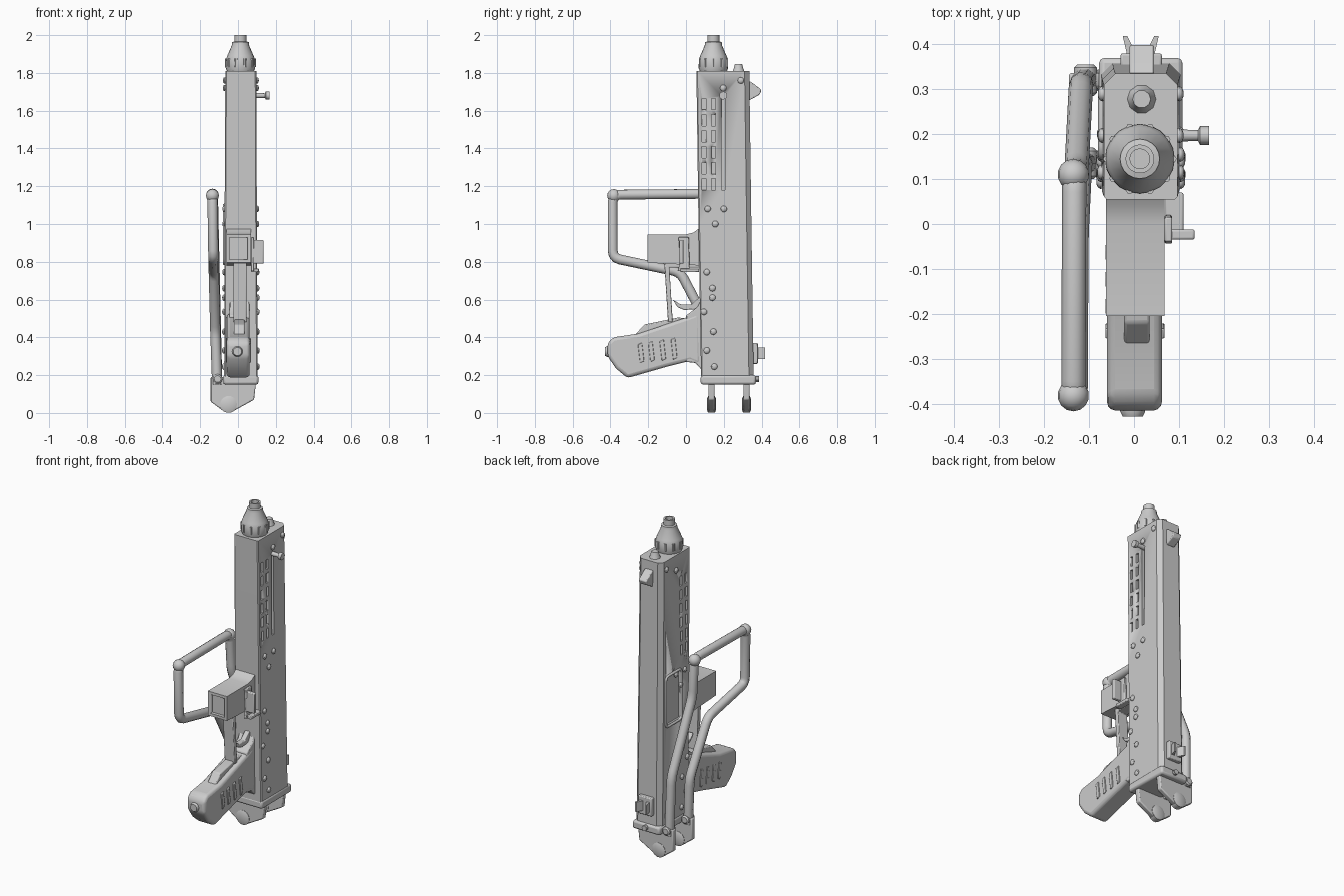
import bpy, bmesh, math
from mathutils import Vector, Matrix

if "Cube" in bpy.data.objects:
    bpy.data.objects.remove(bpy.data.objects["Cube"])

CX = 0.015  # centre line of the gun body


def finish(name, bm, bevel=0.0, seg=2, angle=35):
    bmesh.ops.recalc_face_normals(bm, faces=bm.faces)
    me = bpy.data.meshes.new(name)
    bm.to_mesh(me)
    bm.free()
    ob = bpy.data.objects.new(name, me)
    bpy.context.collection.objects.link(ob)
    if bevel:
        m = ob.modifiers.new("bevel", 'BEVEL')
        m.width, m.segments, m.limit_method = bevel, seg, 'ANGLE'
    bpy.ops.object.select_all(action='DESELECT')
    ob.select_set(True)
    bpy.context.view_layer.objects.active = ob
    bpy.ops.object.shade_smooth_by_angle(angle=math.radians(angle))
    return ob


def loft(name, rings, bevel=0.0, seg=2, closed=False):
    """Skin a list of equal length rings; cap the ends."""
    bm = bmesh.new()
    rs = [[bm.verts.new(p) for p in r] for r in rings]
    n = len(rs[0])
    for a, b in zip(rs, rs[1:]):
        for i in range(n):
            bm.faces.new((a[i], a[(i + 1) % n], b[(i + 1) % n], b[i]))
    bm.faces.new(rs[0])
    bm.faces.new(rs[-1])
    return finish(name, bm, bevel, seg)


def side(name, prof, x0, x1, bevel=0.0, seg=2):
    """Extrude a (y, z) profile across x."""
    return loft(name, [[(x, y, z) for y, z in prof] for x in (x0, x1)], bevel, seg)


def add_box(bm, x0, x1, y0, y1, z0, z1):
    m = Matrix.Translation(((x0 + x1) / 2, (y0 + y1) / 2, (z0 + z1) / 2))
    bmesh.ops.create_cube(bm, size=1, matrix=m @ Matrix.Diagonal((x1 - x0, y1 - y0, z1 - z0, 1)))


def box(name, *d, bevel=0.0):
    bm = bmesh.new()
    add_box(bm, *d)
    return finish(name, bm, bevel)


def lathe(name, prof, loc, axis='Z', n=16):
    """Revolve a (radius, height) profile about an axis."""
    q = Vector({'X': (1, 0, 0), 'Y': (0, 1, 0), 'Z': (0, 0, 1)}[axis]).to_track_quat('Z', 'Y')
    rings = [[Vector(loc) + q @ Vector((r * math.cos(t), r * math.sin(t), h))
              for t in (2 * math.pi * i / n for i in range(n))] for r, h in prof]
    return loft(name, rings)


def tube(name, pts, r, bend=0.04):
    """Round rod along a path with rounded corners."""
    pts = [Vector(p) for p in pts]
    path = [pts[0]]
    for a, b, c in zip(pts, pts[1:], pts[2:]):
        p, q = b + (a - b).normalized() * bend, b + (c - b).normalized() * bend
        path += [p.lerp(b, t).lerp(b.lerp(q, t), t) for t in (0, .33, .67, 1)]
    path.append(pts[-1])
    cu = bpy.data.curves.new(name, 'CURVE')
    cu.dimensions, cu.bevel_depth, cu.bevel_resolution, cu.use_fill_caps = '3D', r, 3, True
    sp = cu.splines.new('POLY')
    sp.points.add(len(path) - 1)
    for s, p in zip(sp.points, path):
        s.co = (*p, 1)
    ob = bpy.data.objects.new(name, cu)
    bpy.context.collection.objects.link(ob)
    return ob


def cut(ob, name, boxes):
    bm = bmesh.new()
    for b in boxes:
        add_box(bm, *b)
    c = finish(name, bm)
    c.hide_render = c.hide_viewport = True
    m = ob.modifiers.new("cut", 'BOOLEAN')
    m.object, m.operation, m.solver = c, 'DIFFERENCE', 'EXACT'


# Receiver: long box, chamfered rear corners, a little wider and set back at the base
def section(z, x0, x1, y0, y1):
    c = 0.025
    return [(x0 + .006, y0, z), (x1 - .006, y0, z), (x1, y0 + .006, z), (x1, y1 - c, z),
            (x1 - c, y1, z), (x0 + c, y1, z), (x0, y1 - c, z), (x0, y0 + .006, z)]


receiver = loft("receiver", [section(0.19, -.073, .104, .08, .358),
                             section(1.0, -.071, .100, .066, .346),
                             section(1.81, -.067, .097, .055, .335)])
slots = []
for i in range(6):
    z = 1.18 + i * 0.085
    for y in (.095, .145):
        slots += [(.085, .12, y - .01, y + .01, z, z + .06), (-.09, -.055, y - .01, y + .01, z, z + .06)]
slots.append((.08, .12, .187, .207, 1.18, 1.68))
slots.append((-.09, -.06, .16, .29, .80, 1.09))
cut(receiver, "slot_cutter", slots)
tube("port_frame", [(-.072, .225, .79), (-.072, .30, .79), (-.072, .30, 1.10), (-.072, .15, 1.10),
                    (-.072, .15, .79), (-.072, .225, .79)], .008, .025)

# Cocking handle in the long slot
lathe("cocking_handle", [(.014, 0), (.012, .055), (.021, .06), (.021, .08)], (.087, .197, 1.68), 'X', 12)

# Barrel nut and hollow muzzle
lathe("barrel", [(.068, 1.80), (.078, 1.825), (.077, 1.87), (.070, 1.89), (.046, 1.945), (.044, 1.963),
                 (.032, 1.966), (.032, 2.0), (.022, 2.0), (.022, 1.93)], (.013, .145, 0), 'Z', 20)
for i in range(10):
    t = i * math.pi / 5
    lathe("nut_rib", [(.008, 0), (.008, .045)], (.013 + .074 * math.cos(t), .145 + .074 * math.sin(t), 1.83), 'Z', 6)

# Top screw, front sight and rear sight
lathe("top_screw", [(.034, 0), (.026, .02), (.02, .042)], (.017, .278, 1.805), 'Z', 10)
side("front_sight", [(.33, 1.76), (.355, 1.745), (.40, 1.71), (.39, 1.685), (.335, 1.655)], -.01, .045, .005)
box("rear_sight_base", -.03, .062, .345, .38, .26, .37, bevel=.005)
for s in (-1, 1):
    loft("rear_sight_ear", [[(CX + s * x, y, z) for x, y in ((.008, .375), (.03, .375), (.04, .418), (.03, .418))]
                            for z in (.285, .345)])

# Rivets on both sides of the receiver
bm = bmesh.new()
for y, z in ((.115, 1.08), (.2, 1.08), (.155, 1.0), (.11, .745), (.14, .66), (.14, .61), (.145, .43),
             (.11, .33), (.15, .245), (.095, .535), (.29, 1.76), (.197, 1.72)):
    half = .0855 + (1.81 - z) * .003
    for s in (-1, 1):
        bmesh.ops.create_uvsphere(bm, u_segments=10, v_segments=6, radius=.017,
                                  matrix=Matrix.Translation((CX + s * half, y, z)) @ Matrix.Diagonal((.6, 1, 1, 1)))
finish("rivets", bm)

# End cap and the two hinge plates beneath it
box("end_cap", -.078, .108, .078, .37, .15, .20, bevel=.012)
hinge = [(-.145, .19), (-.145, .06), (-.08, .012), (-.02, .012), (.085, .07), (.095, .16), (-.06, .16), (-.08, .19)]
for y in (.135, .32):
    loft("hinge_plate", [[(x, y + d, z) for x, z in hinge] for d in (-.016, .016)], .006)
    lathe("hinge_pin", [(.03, -.024), (.045, -.018), (.045, .018), (.03, .024)], (-.05, y, .058 - .013), 'Y', 14)
    lathe("hinge_bolt", [(.018, -.035), (.026, -.028), (.026, .028), (.018, .035)], (-.108, y, .18), 'Y', 12)
lathe("cap_screw", [(.016, 0), (.016, .022)], (CX, .365, .18), 'Y', 10)

# Folded wire stock on the left side, with thicker elbows
tube("wire_stock", [(-.11, .32, .15), (-.118, .31, .50), (-.128, .12, .93), (-.133, .11, 1.16),
                    (-.135, -.388, 1.155), (-.13, -.388, .82), (-.128, -.03, .745), (-.12, .135, .43),
                    (-.11, .135, .15)], .027)
bm = bmesh.new()
for p in ((-.135, .11, 1.152), (-.135, -.382, 1.15)):
    bmesh.ops.create_uvsphere(bm, u_segments=14, v_segments=8, radius=.035, matrix=Matrix.Translation(p))
finish("stock_elbows", bm)

# Magazine well with the catch on its right side
well = side("magazine_well", [(-.205, .945), (.0, .945), (.04, .955), (.08, .985), (.08, .78), (-.205, .795)],
            -.062, .068)
cut(well, "well_cutter", [(-.045, .05, -.25, -.185, .812, .928)])
side("magazine_catch", [(-.04, .93), (.015, .93), (.02, .75), (-.045, .75), (-.03, .80)], .068, .085, .004)
box("catch_tab", .08, .135, -.035, -.012, .79, .915, bevel=.005)
box("catch_lever", .07, .11, -.03, .07, .745, .765, bevel=.004)

# Trigger guard and trigger
guard = [(.07, .80), (-.115, .80), (-.095, .48), (-.07, .48), (-.088, .77), (.07, .77)]
side("trigger_guard", guard, -.025, .045, .004)
side("trigger", [(.08, .62), (.03, .575), (-.03, .575), (-.07, .60), (-.045, .56), (-.01, .545), (.08, .55)],
     -.004, .03, .004)
side("grip_frame", [(.09, .62), (.06, .56), (.0, .515), (.0, .27), (.05, .265), (.09, .22)], -.045, .06, .006)

# Pistol grip with angled grooves and the safety on its upper edge
side("grip", [(.07, .53), (.0, .505), (-.25, .42), (-.385, .40), (-.415, .37), (-.415, .30), (-.37, .235),
              (-.31, .185), (-.1, .245), (.02, .275), (.08, .25)], -.06, .062, .018, 3)
side("grip_safety", [(-.29, .39), (-.22, .468), (-.04, .505), (.0, .50), (-.02, .45)], -.022, .035, .006)
for s in (-1, 1):
    for y in (-.255, -.2, -.14, -.08):
        x = .002 + s * .06
        side("grip_ridge", [(y, .40 + y * .15), (y + .022, .41 + y * .15), (y + .034, .30 + y * .1), (y + .012, .29 + y * .1)],
             x - .006, x + .006, .003)
lathe("grip_screw", [(.022, -.012), (.028, 0), (.028, .02)], (-.003, -.417, .325), 'Y', 12)

# Turn the whole thing into its final frame: nothing to move, just smooth the rods
for ob in bpy.data.objects:
    if ob.type == 'CURVE':
        for sp in ob.data.splines:
            sp.use_smooth = True
